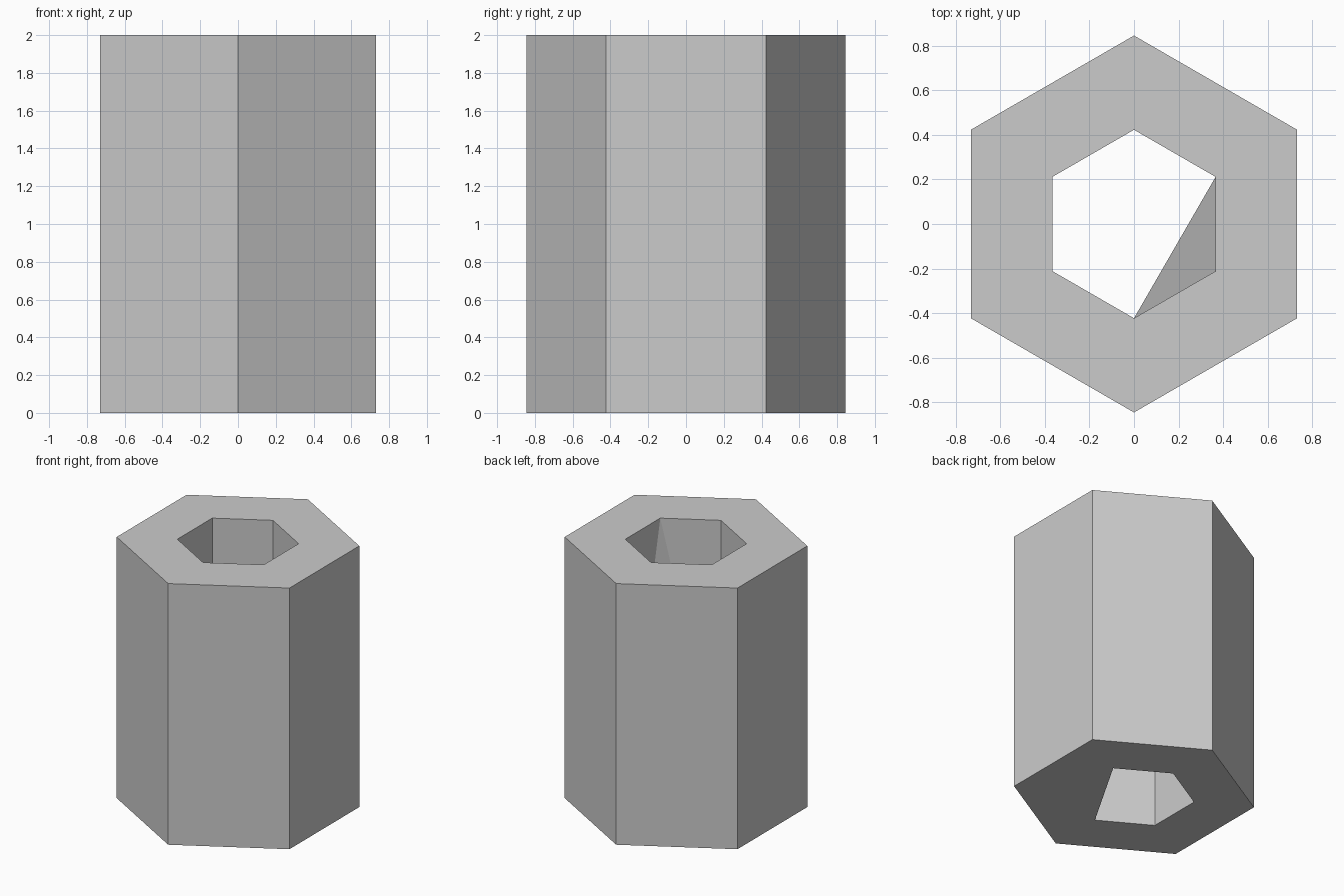
import bpy, bmesh, math

if "Cube" in bpy.data.objects:
    bpy.data.objects.remove(bpy.data.objects["Cube"])

R_OUT, R_IN, HEIGHT = 0.845, 0.4225, 2.0

bm = bmesh.new()


def ring(radius, z):
    """Six corners, the first at 30 degrees, going anticlockwise."""
    return [bm.verts.new((radius * math.cos(math.radians(30 + 60 * i)),
                          radius * math.sin(math.radians(30 + 60 * i)), z))
            for i in range(6)]


ob, ot = ring(R_OUT, 0), ring(R_OUT, HEIGHT)
ib, it = ring(R_IN, 0), ring(R_IN, HEIGHT)

for i in range(6):
    j = (i + 1) % 6
    bm.faces.new((ob[i], ob[j], ot[j], ot[i]))       # outer wall
    bm.faces.new((ot[i], ot[j], it[j], it[i]))       # top rim
    bm.faces.new((ob[j], ob[i], ib[i], ib[j]))       # bottom rim
    if i < 4:
        bm.faces.new((ib[j], ib[i], it[i], it[j]))   # plain bore walls

# Folded bore corner: slopes from the top corner to a chord at the bottom
a, b, c = 4, 5, 0
bm.faces.new((ib[b], ib[a], it[a], it[b])[1:])
bm.faces.new((it[b], it[c], ib[c]))
bm.faces.new((ib[a], it[b], ib[c]))
bm.faces.new((ib[a], ib[c], ib[b]))

bmesh.ops.recalc_face_normals(bm, faces=bm.faces)
mesh = bpy.data.meshes.new("hex_tube")
bm.to_mesh(mesh)
bm.free()
bpy.context.collection.objects.link(bpy.data.objects.new("hex_tube", mesh))
